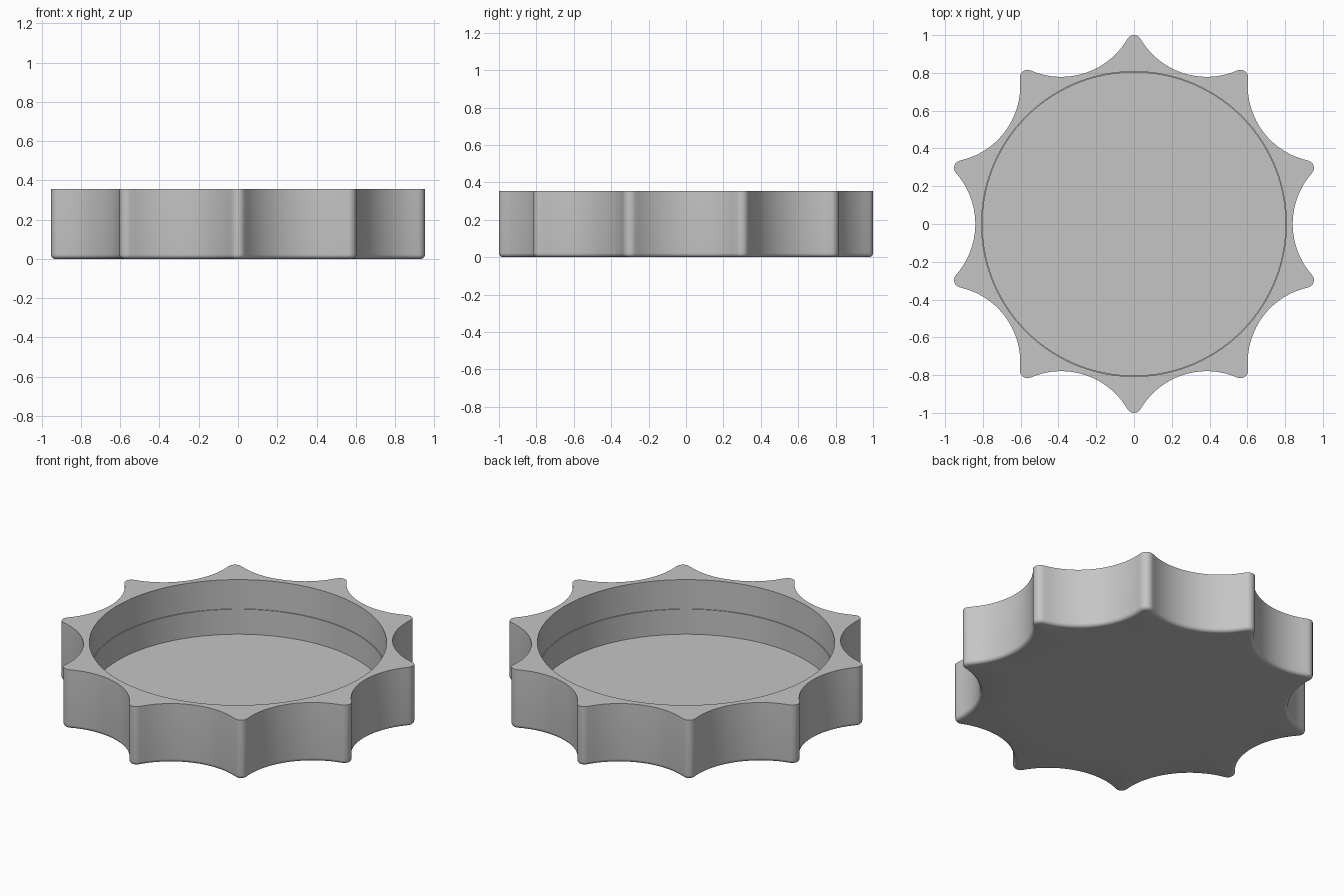
import bpy, bmesh, math

if "Cube" in bpy.data.objects:
    bpy.data.objects.remove(bpy.data.objects["Cube"])

POINTS = 10            # star tips
HEIGHT = 0.355
FLOOR = 0.03           # top of the floor inside the recess
ARC_CENTRE, ARC_R = 1.246, 0.406   # scallop circles around the rim
TIP_CENTRE, TIP_R = 0.96, 0.04     # rounded tips
FILLET = 0.022
ARC_SEGS, TIP_SEGS = 20, 6

grey = bpy.data.materials.new("grey")
grey.diffuse_color = (0.56, 0.56, 0.56, 1)
grey.use_nodes = True
grey.node_tree.nodes["Principled BSDF"].inputs["Base Color"].default_value = grey.diffuse_color


def star_outline(inset):
    """Scalloped outline moved inwards by inset, counter-clockwise."""
    pts = []
    half = math.pi / POINTS
    # angle from a tip centre towards the next scallop centre
    touch = math.atan2(ARC_CENTRE * math.sin(half),
                       ARC_CENTRE * math.cos(half) - TIP_CENTRE)
    sweep = touch - half
    for k in range(POINTS):
        a = math.pi / 2 + 2 * half * k
        # rounded tip
        cx, cy = TIP_CENTRE * math.cos(a), TIP_CENTRE * math.sin(a)
        r = TIP_R - inset
        for i in range(TIP_SEGS):
            t = a - touch + 2 * touch * i / TIP_SEGS
            pts.append((cx + r * math.cos(t), cy + r * math.sin(t)))
        # concave scallop
        m = a + half
        cx, cy = ARC_CENTRE * math.cos(m), ARC_CENTRE * math.sin(m)
        r = ARC_R + inset
        for i in range(ARC_SEGS):
            t = m + math.pi - sweep + 2 * sweep * i / ARC_SEGS
            # the scallop is walked clockwise about its own centre
            t = 2 * (m + math.pi) - t
            pts.append((cx + r * math.cos(t), cy + r * math.sin(t)))
    return pts


def circle(radius):
    """Circle with vertices lined up with the outline."""
    return [(radius * x / math.hypot(x, y), radius * y / math.hypot(x, y))
            for x, y in star_outline(0)]


# Stack of rings: underside, rounded bottom edge, wall, rim, recess
rings = [(circle(0.70), 0.0)]
for i in range(6):
    t = math.pi / 2 * i / 5
    rings.append((star_outline(FILLET * (1 - math.sin(t))),
                  FILLET * (1 - math.cos(t))))
rings += [(star_outline(0), HEIGHT),
          (circle(0.807), HEIGHT),
          (circle(0.807), 0.18),     # fine step half way down the recess
          (circle(0.802), 0.18),
          (circle(0.802), FLOOR)]

bm = bmesh.new()
loops = [[bm.verts.new((x, y, z)) for x, y in pts] for pts, z in rings]
for low, high in zip(loops, loops[1:]):
    n = len(low)
    for i in range(n):
        j = (i + 1) % n
        bm.faces.new((low[i], low[j], high[j], high[i]))
bm.faces.new(loops[0][::-1])   # underside
bm.faces.new(loops[-1])        # recess floor
bmesh.ops.recalc_face_normals(bm, faces=bm.faces)

mesh = bpy.data.meshes.new("scalloped_cap")
bm.to_mesh(mesh)
bm.free()
mesh.materials.append(grey)
cap = bpy.data.objects.new("scalloped_cap", mesh)
bpy.context.collection.objects.link(cap)
bpy.context.view_layer.objects.active = cap
cap.select_set(True)
bpy.ops.object.shade_smooth_by_angle(angle=math.radians(35))
